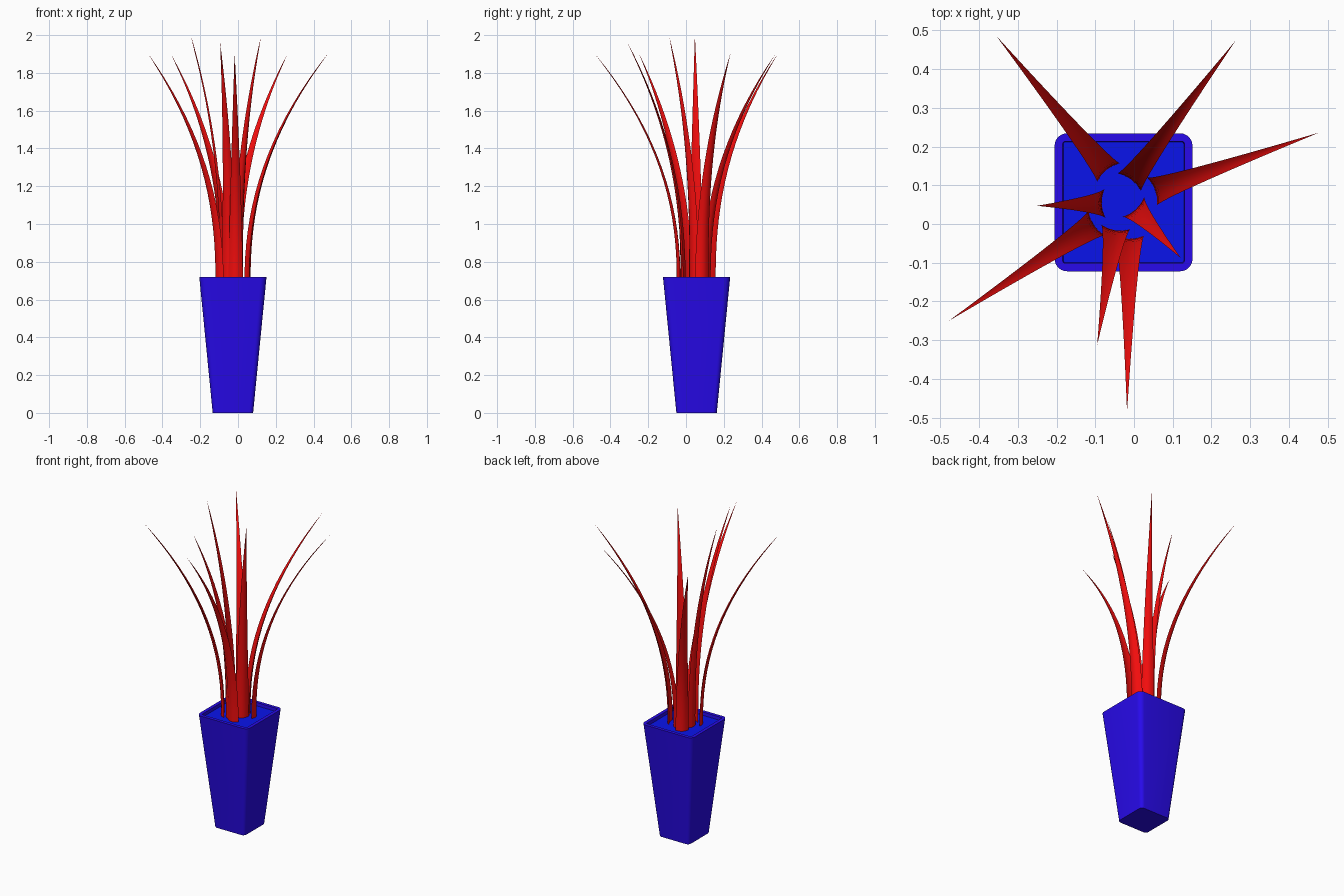
import bpy, bmesh, math

if "Cube" in bpy.data.objects:
    bpy.data.objects.remove(bpy.data.objects["Cube"])

PX, PY = -0.027, 0.056   # pot axis
POT_H = 0.72


def material(name, rgb):
    m = bpy.data.materials.new(name)
    m.diffuse_color = (*rgb, 1)
    m.use_nodes = True
    m.node_tree.nodes["Principled BSDF"].inputs["Base Color"].default_value = m.diffuse_color
    return m


def finish(bm, name, mat, angle=35):
    bmesh.ops.recalc_face_normals(bm, faces=bm.faces)
    me = bpy.data.meshes.new(name)
    bm.to_mesh(me)
    bm.free()
    ob = bpy.data.objects.new(name, me)
    bpy.context.collection.objects.link(ob)
    me.materials.append(mat)
    bpy.ops.object.select_all(action='DESELECT')
    ob.select_set(True)
    bpy.context.view_layer.objects.active = ob
    bpy.ops.object.shade_smooth_by_angle(angle=math.radians(angle))
    return ob


def loft(bm, rings, cap_end=True):
    """Skin a list of equal-length point rings and cap the ends."""
    vs = [[bm.verts.new(p) for p in r] for r in rings]
    n = len(vs[0])
    for a, b in zip(vs, vs[1:]):
        for i in range(n):
            j = (i + 1) % n
            bm.faces.new((a[i], a[j], b[j], b[i]))
    bm.faces.new(vs[0][::-1])
    if cap_end:
        bm.faces.new(vs[-1])
    return vs


def rounded_square(half, r, z, seg=6):
    pts = []
    for k in range(4):
        c = math.radians(45 + 90 * k)
        cx = math.copysign(half - r, math.cos(c))
        cy = math.copysign(half - r, math.sin(c))
        for s in range(seg + 1):
            a = math.radians(90 * k + 90 * s / seg)
            pts.append((PX + cx + r * math.cos(a), PY + cy + r * math.sin(a), z))
    return pts


blue = material("pot_blue", (0.021, 0.003, 0.83))
soil_blue = material("soil_blue", (0.003, 0.007, 0.83))
red = material("leaf_red", (0.89, 0.004, 0.004))

# Tapered square pot with a flat rim and a shallow recess
bm = bmesh.new()
loft(bm, [rounded_square(0.107, 0.022, 0),
          rounded_square(0.178, 0.032, POT_H),
          rounded_square(0.157, 0.006, POT_H),
          rounded_square(0.155, 0.006, POT_H - 0.03)])
finish(bm, "pot", blue)

# Soil filling the recess
bm = bmesh.new()
loft(bm, [rounded_square(0.1555, 0.006, POT_H - 0.03),
          rounded_square(0.1555, 0.006, POT_H - 0.02)])
finish(bm, "soil", soil_blue)


# Leaf: crescent section, hollow side towards the plant centre, arching to a point
def leaf(name, base, tip, steps=18, width=0.076):
    (bx, by), (tx, ty, tz) = base, tip
    reach = math.hypot(tx - bx, ty - by)
    ux, uy = (tx - bx) / reach, (ty - by) / reach
    z0 = POT_H - 0.025
    across = [-1, -0.5, 0, 0.5, 1]
    section = [(s, 0.42 * (1 - s * s), 1 - s * s) for s in across]          # outer curve
    section += [(s, 0.22 * (1 - s * s), 0) for s in across[3:0:-1]]         # inner curve
    rings = []
    for i in range(steps):
        t = i / steps
        d = reach * t ** 2.2
        w = width / 2 * (1 - t ** 1.4)
        rings.append([(bx + ux * (d + w * o + 0.003 * e) - uy * w * s,
                       by + uy * (d + w * o + 0.003 * e) + ux * w * s,
                       z0 + (tz - z0) * t) for s, o, e in section])
    bm = bmesh.new()
    last = loft(bm, rings, cap_end=False)[-1]
    point = bm.verts.new(tip)
    for i in range(len(last)):
        bm.faces.new((last[i], last[(i + 1) % len(last)], point))
    finish(bm, name, red, 50)


leaves = [
    ((-0.066, 0.133), (-0.355, 0.485, 1.90)),
    ((-0.012, 0.108), (0.262, 0.473, 1.90)),
    ((0.047, 0.084), (0.478, 0.236, 1.905)),
    ((-0.075, 0.053), (-0.250, 0.047, 2.00)),
    ((-0.097, 0.002), (-0.478, -0.250, 1.905)),
    ((-0.047, -0.008), (-0.095, -0.312, 1.965)),
    ((-0.012, -0.030), (-0.018, -0.485, 1.905)),
    ((-0.001, 0.044), (0.121, -0.088, 1.99)),
]
for i, (b, t) in enumerate(leaves, 1):
    leaf(f"leaf_{i}", b, t)
